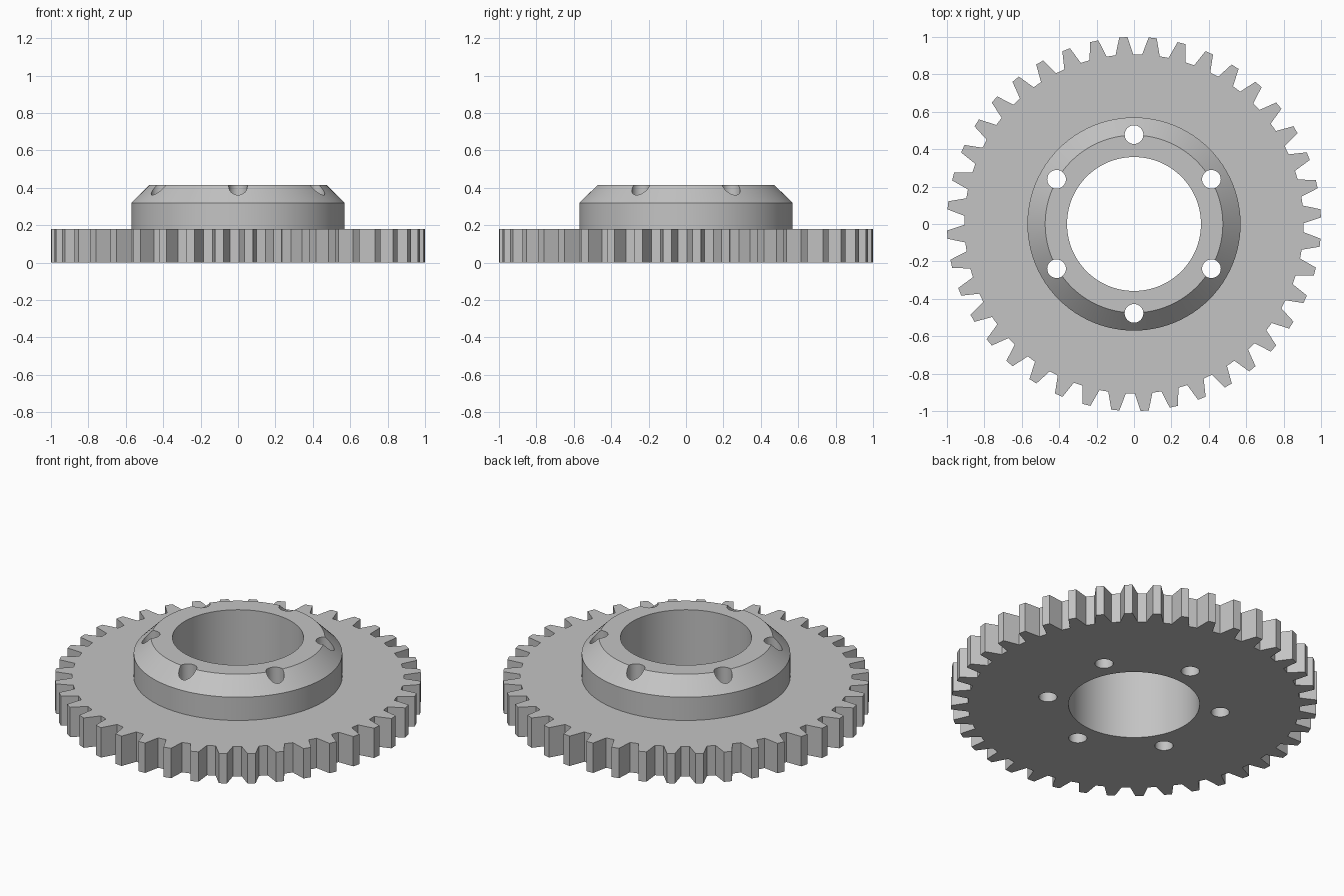
import bpy
import bmesh
from math import cos, sin, tau, radians

default = bpy.data.objects.get("Cube")
if default:
    bpy.data.objects.remove(default, do_unlink=True)

TEETH, TIP_R, ROOT_R = 40, 1.0, 0.907
PLATE_H, TOP_Z = 0.18, 0.415
SEGMENTS = 96

steel = bpy.data.materials.new("grey_steel")
steel.use_nodes = True
grey = (0.55, 0.55, 0.55, 1.0)
steel.diffuse_color = grey
steel.node_tree.nodes["Principled BSDF"].inputs["Base Color"].default_value = grey


def circle(radius, count=SEGMENTS, centre=(0, 0)):
    return [(centre[0] + radius * cos(tau * i / count),
             centre[1] + radius * sin(tau * i / count)) for i in range(count)]


def loft(name, rings):
    """Closed solid through a stack of (outline, height) rings."""
    bm = bmesh.new()
    loops = [[bm.verts.new((x, y, z)) for x, y in pts] for pts, z in rings]
    for low, high in zip(loops, loops[1:]):
        for i in range(len(low)):
            j = (i + 1) % len(low)
            bm.faces.new((low[i], low[j], high[j], high[i]))
    bm.faces.new(loops[0][::-1])
    bm.faces.new(loops[-1])
    mesh = bpy.data.meshes.new(name)
    bm.to_mesh(mesh)
    bm.free()
    mesh.materials.append(steel)
    obj = bpy.data.objects.new(name, mesh)
    bpy.context.collection.objects.link(obj)
    return obj


def combine(target, tool, operation):
    """Apply a boolean and discard the tool."""
    mod = target.modifiers.new(operation.lower(), 'BOOLEAN')
    mod.object, mod.operation, mod.solver = tool, operation, 'EXACT'
    bpy.context.view_layer.update()
    graph = bpy.context.evaluated_depsgraph_get()
    mesh = bpy.data.meshes.new_from_object(target.evaluated_get(graph))
    target.modifiers.clear()
    target.data = mesh
    bpy.data.objects.remove(tool, do_unlink=True)


# Toothed plate: four outline points per tooth
outline = []
for t in range(TEETH):
    mid = 0.057 + tau * t / TEETH
    for r, offset in ((ROOT_R, -0.052), (TIP_R, -0.022), (TIP_R, 0.022), (ROOT_R, 0.052)):
        outline.append((r * cos(mid + offset), r * sin(mid + offset)))
gear = loft("gear_wheel", [(outline, 0), (outline, PLATE_H)])

# Raised hub with a bevelled rim
hub = loft("hub", [(circle(0.57), PLATE_H / 2), (circle(0.57), 0.32), (circle(0.475), TOP_Z)])
combine(gear, hub, 'UNION')

# Central bore
bore = circle(0.358)
combine(gear, loft("bore_cutter", [(bore, -0.1), (bore, 0.6)]), 'DIFFERENCE')

# Six bolt holes breaking through the bevel
for k in range(6):
    a = radians(30 + 60 * k)
    hole = circle(0.05, 32, (0.478 * cos(a), 0.478 * sin(a)))
    combine(gear, loft("hole_cutter", [(hole, -0.1), (hole, 0.6)]), 'DIFFERENCE')

# Smooth round walls, keep edges sharp
bpy.ops.object.select_all(action='DESELECT')
gear.select_set(True)
bpy.context.view_layer.objects.active = gear
bpy.ops.object.shade_smooth_by_angle(angle=radians(25))
